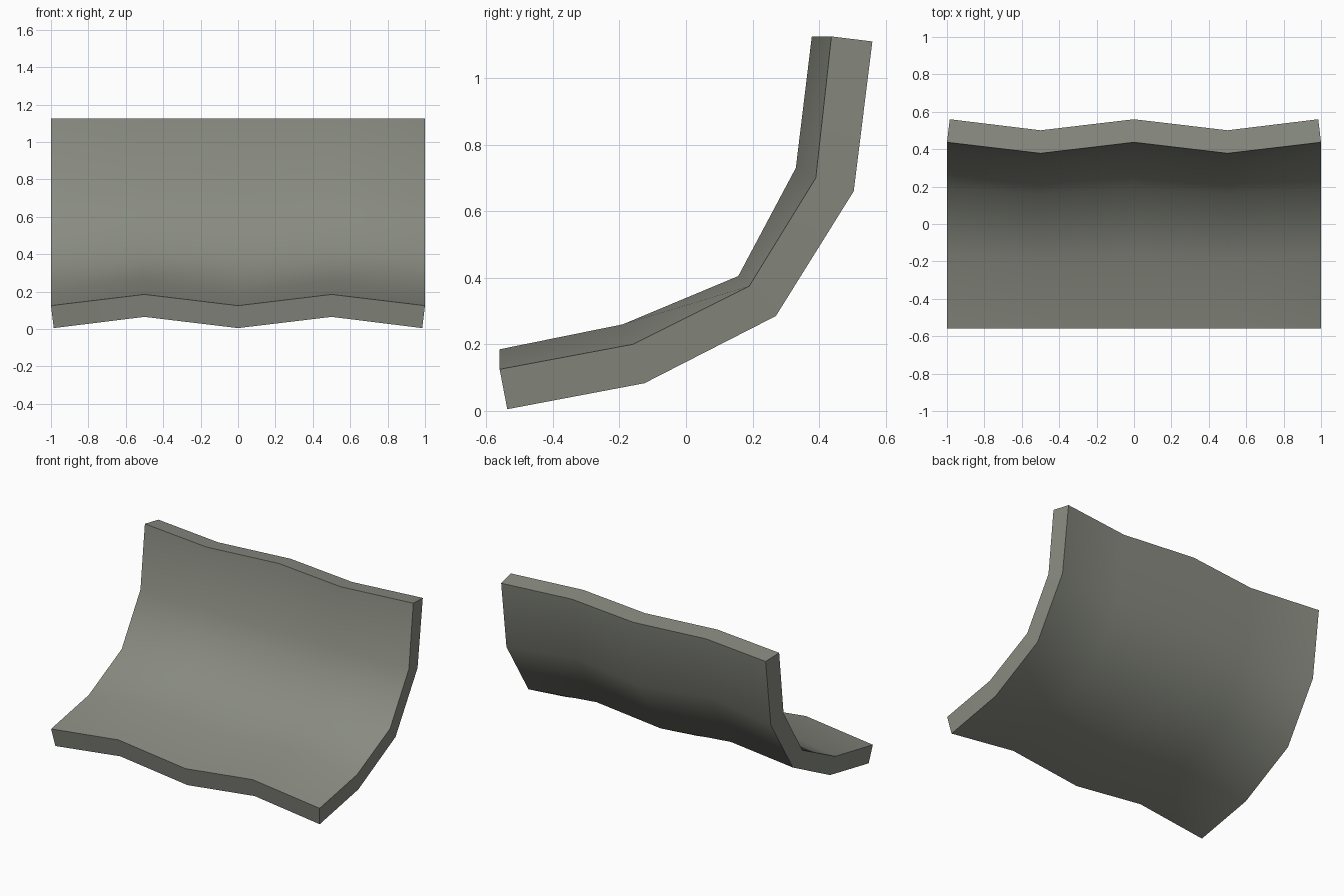
import bpy, bmesh, math

if "Cube" in bpy.data.objects:
    bpy.data.objects.remove(bpy.data.objects["Cube"])

# Section profiles (y, z) of the inner surface at the wave's low and high lines
LOW = [(-0.56, 0.125), (-0.16, 0.20), (0.19, 0.375), (0.39, 0.70), (0.437, 1.125)]
HIGH = [(-0.56, 0.185), (-0.19, 0.26), (0.157, 0.405), (0.33, 0.73), (0.378, 1.125)]
# Thickness offset (y, z) to the outer surface at each profile point
OFFSET = [(0.023, -0.12), (0.035, -0.117), (0.08, -0.09), (0.114, -0.04), (0.123, -0.015)]
COLUMNS = [(-1, LOW), (-0.5, HIGH), (0, LOW), (0.5, HIGH), (1, LOW)]

bm = bmesh.new()


def make_grid(outer):
    grid = []
    for x, profile in COLUMNS:
        column = []
        for (y, z), (dy, dz) in zip(profile, OFFSET):
            if outer:
                px = 0.985 * x if abs(x) == 1 else x
                column.append(bm.verts.new((px, y + dy, z + dz)))
            else:
                column.append(bm.verts.new((x, y, z)))
        grid.append(column)
    for i in range(4):
        for j in range(4):
            bm.faces.new((grid[i][j], grid[i + 1][j], grid[i + 1][j + 1], grid[i][j + 1]))
    return grid


# Inner and outer wavy surfaces
inner, outer = make_grid(False), make_grid(True)

# Rim joining the two surfaces
ring = ([(i, 0) for i in range(4)] + [(4, j) for j in range(4)]
        + [(i, 4) for i in range(4, 0, -1)] + [(0, j) for j in range(4, 0, -1)])
for (a, b), (c, d) in zip(ring, ring[1:] + ring[:1]):
    bm.faces.new((inner[a][b], outer[a][b], outer[c][d], inner[c][d]))
bmesh.ops.recalc_face_normals(bm, faces=bm.faces)

mesh = bpy.data.meshes.new("curved_panel")
bm.to_mesh(mesh)
bm.free()
panel = bpy.data.objects.new("curved_panel", mesh)
bpy.context.collection.objects.link(panel)

# Single grey-green colour
mat = bpy.data.materials.new("grey_green")
mat.diffuse_color = (0.25, 0.26, 0.22, 1)
mat.use_nodes = True
mat.node_tree.nodes["Principled BSDF"].inputs["Base Color"].default_value = mat.diffuse_color
mesh.materials.append(mat)

# Smooth surfaces with a crisp rim
bpy.context.view_layer.objects.active = panel
panel.select_set(True)
bpy.ops.object.shade_smooth_by_angle(angle=math.radians(45))
